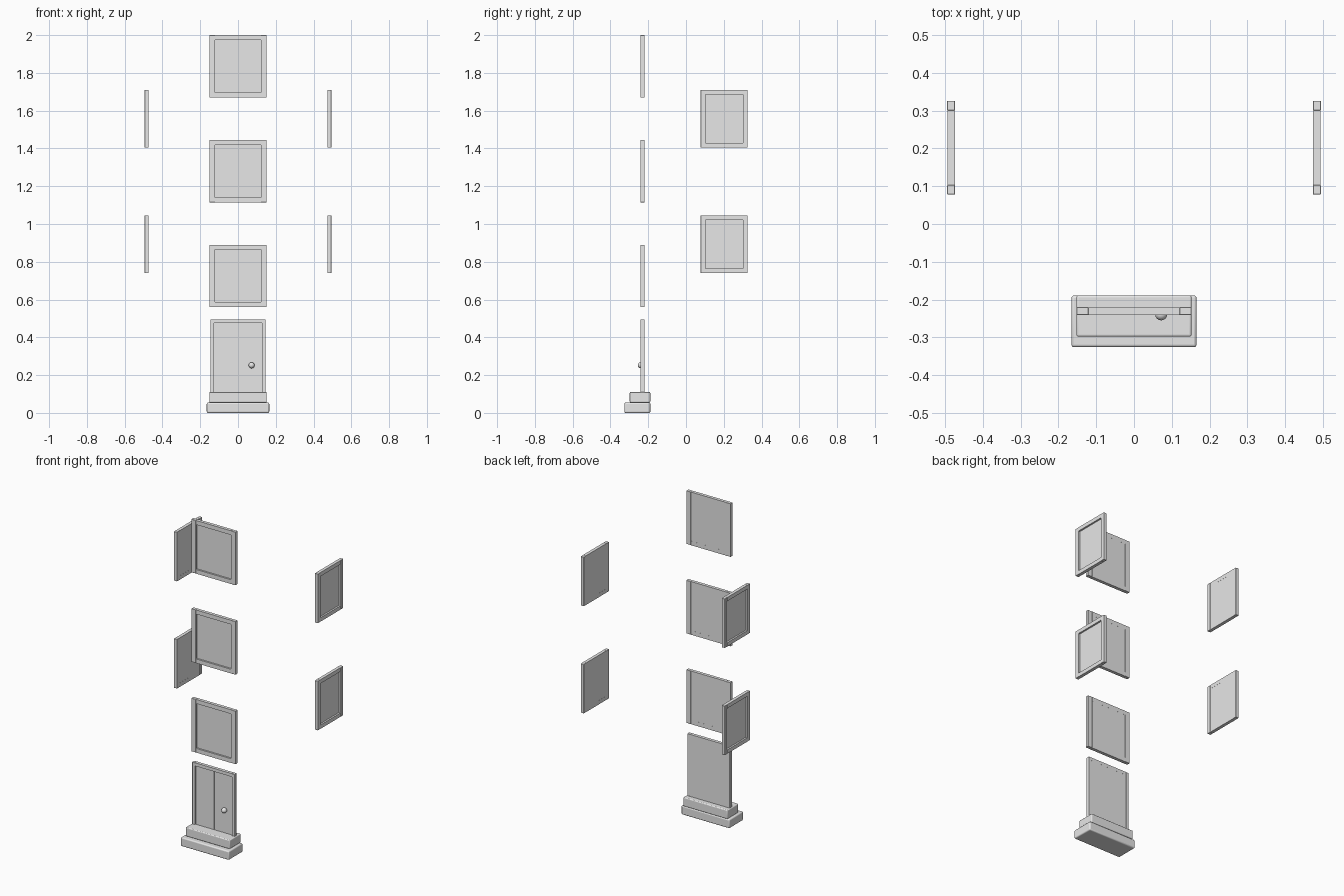
import bpy
import math
from mathutils import Matrix, Vector

cube = bpy.data.objects.get("Cube")
if cube:
    bpy.data.objects.remove(cube, do_unlink=True)

# One plain colour for everything
GREY = (0.8, 0.8, 0.8, 1.0)
grey = bpy.data.materials.new("light_grey")
grey.diffuse_color = GREY
grey.use_nodes = True
grey.node_tree.nodes["Principled BSDF"].inputs["Base Color"].default_value = GREY


def box(name, x, y, z, place=None, bevel=0.0, segments=1):
    """Box spanning the given (low, high) ranges, optionally moved by a matrix."""
    bpy.ops.mesh.primitive_cube_add(size=1)
    ob = bpy.context.object
    ob.name = name
    size = Vector([r[1] - r[0] for r in (x, y, z)])
    centre = Vector([(r[0] + r[1]) / 2 for r in (x, y, z)])
    ob.data.transform(Matrix.Translation(centre) @ Matrix.Diagonal(size).to_4x4())
    ob.data.materials.append(grey)
    if place:
        ob.matrix_world = place
    if bevel:
        mod = ob.modifiers.new("Bevel", 'BEVEL')
        mod.width = bevel
        mod.segments = segments
        if segments > 1:
            bpy.ops.object.shade_smooth_by_angle(angle=math.radians(35))
    return ob


THICK = 0.021
RECESS = 0.011


def frame(name, half, height, stile, rail, place, has_sill=True):
    """Stiles and rails; the outer face is at local y = 0 and looks along -y."""
    inner = half - stile
    for side, s in (("right", -1), ("left", 1)):
        span = sorted((s * half, s * inner))
        box(f"{name}_{side}_stile", span, (0, THICK), (0, height), place, 0.001)
    depth = (0.0005, THICK - 0.0005)
    box(f"{name}_top_rail", (-inner, inner), depth, (height - rail, height), place)
    if has_sill:
        box(f"{name}_bottom_rail", (-inner, inner), depth, (0, rail), place)


def window(name, half, height, stile, rail, place):
    frame(name, half, height, stile, rail, place)
    box(f"{name}_pane", (stile - half, half - stile),
        (RECESS, THICK - 0.0008), (rail, height - rail), place)


# Front windows, one above another
FRONT = -0.241
for i, z in enumerate((0.56, 1.115, 1.67)):
    window(f"front_window_{i + 1}", 0.152, 0.33, 0.031, 0.026,
           Matrix.Translation((0, FRONT, z)))

# Side windows, facing outward on both sides
for side, s in (("left", 1), ("right", -1)):
    turn = Matrix.Rotation(s * math.pi / 2, 4, 'Z')
    for i, z in enumerate((0.74, 1.405)):
        window(f"{side}_window_{i + 1}", 0.124, 0.305, 0.025, 0.024,
               Matrix.Translation((s * 0.4945, 0.202, z)) @ turn)

# Door frame, backing and planks
DOOR_Z, DOOR_H, INNER = 0.11, 0.385, 0.127
door = Matrix.Translation((0, FRONT, DOOR_Z))
frame("door_frame", 0.146, DOOR_H, 0.146 - INNER, 0.02, door, has_sill=False)
box("door_backing", (-INNER, INNER), (0.013, THICK - 0.0008), (0, DOOR_H - 0.02), door)
plank = 2 * INNER / 4
for i in range(4):
    left = -INNER + i * plank
    box(f"door_plank_{i + 1}", (left + 0.001, left + plank - 0.001),
        (0.009, 0.014), (0, DOOR_H - 0.02), door)

# Round door knob
bpy.ops.mesh.primitive_uv_sphere_add(segments=24, ring_count=12, radius=0.016,
                                     location=(0.072, FRONT + 0.002, 0.252))
knob = bpy.context.object
knob.name = "door_knob"
knob.data.materials.append(grey)
bpy.ops.object.shade_smooth()

# Two rounded steps
box("lower_step", (-0.1655, 0.1655), (-0.326, -0.189), (0, 0.055), None, 0.007, 3)
box("upper_step", (-0.152, 0.152), (-0.298, -0.189), (0.055, 0.11), None, 0.005, 3)
